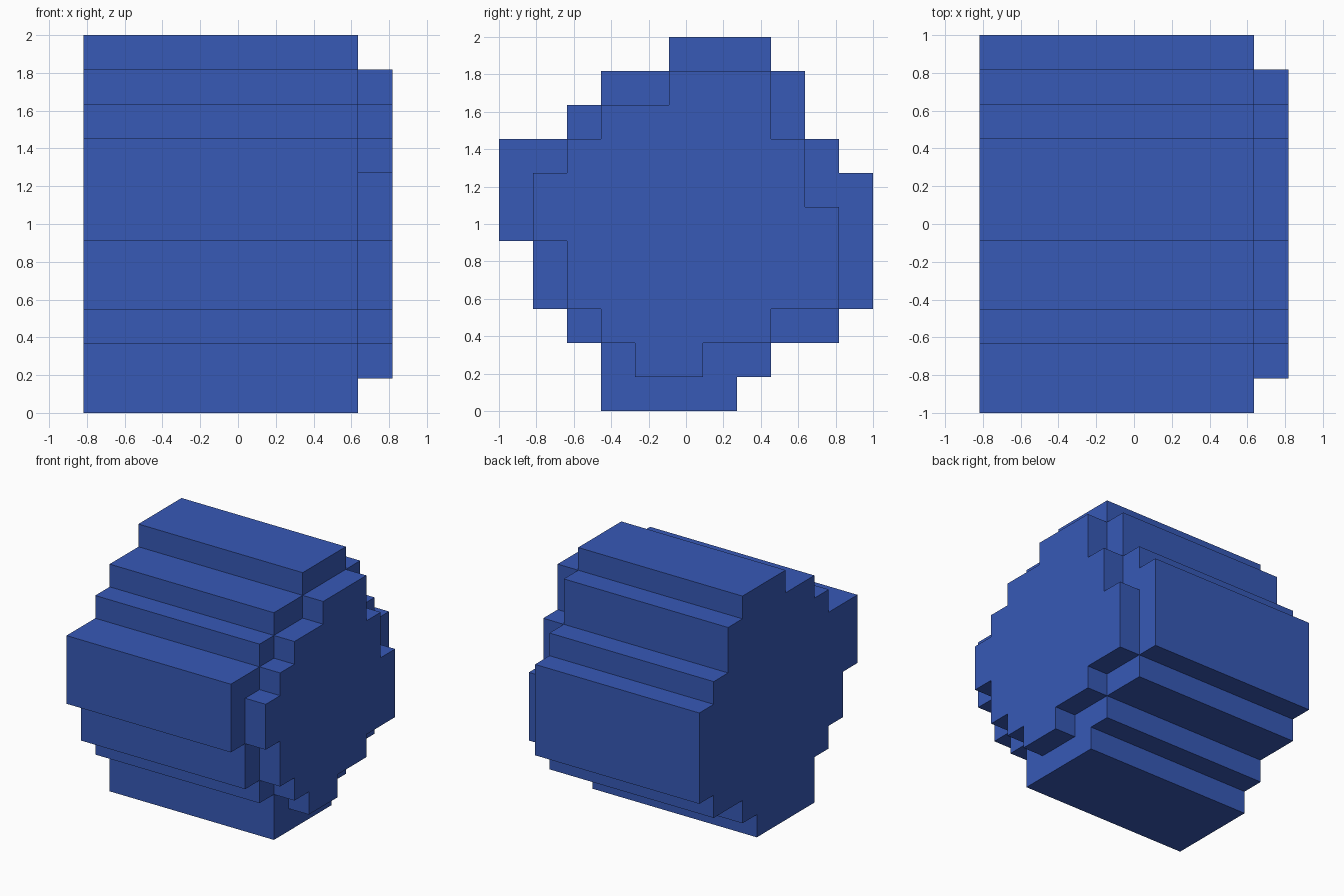
import bpy
import bmesh

cube = bpy.data.objects.get("Cube")
if cube:
    bpy.data.objects.remove(cube, do_unlink=True)

CELLS = 11
UNIT = 2 / CELLS

blue = bpy.data.materials.new("blue")
blue.use_nodes = True
blue.diffuse_color = (0.038, 0.1, 0.47, 1)
blue.node_tree.nodes["Principled BSDF"].inputs["Base Color"].default_value = blue.diffuse_color


def stepped_slab(name, start, steps, x_from, x_to, closed_base=True):
    """Walk a stepped outline (alternating y and z moves), then extrude it along x."""
    y, z = start
    bm = bmesh.new()
    outline = []
    for i, step in enumerate(steps):
        outline.append(bm.verts.new((x_from * UNIT, y * UNIT - 1, z * UNIT)))
        if i % 2 == 0:
            y += step
        else:
            z += step
    base = bm.faces.new(outline)
    result = bmesh.ops.extrude_face_region(bm, geom=[base], use_keep_orig=True)
    moved = [v for v in result["geom"] if isinstance(v, bmesh.types.BMVert)]
    bmesh.ops.translate(bm, verts=moved, vec=((x_to - x_from) * UNIT, 0, 0))
    bmesh.ops.recalc_face_normals(bm, faces=bm.faces)
    if not closed_base:
        bmesh.ops.delete(bm, geom=[base], context='FACES_ONLY')
    mesh = bpy.data.meshes.new(name)
    bm.to_mesh(mesh)
    bm.free()
    mesh.materials.append(blue)
    obj = bpy.data.objects.new(name, mesh)
    bpy.context.collection.objects.link(obj)
    return obj


# Main block, flat on its right end
stepped_slab("main_block", (3, 0),
             [4, 1, 1, 1, 2, 1, 1, 4, -1, 1, -1, 2, -1, 1,
              -3, -1, -2, -1, -1, -1, -2, -3, 1, -2, 1, -1, 1, -2],
             -4.5, 3.5)

# Smaller raised layer on the left end
stepped_slab("end_layer", (4, 1),
             [2, 1, 2, 1, 2, 3, -1, 2, -1, 2,
              -3, -1, -2, -1, -1, -1, -1, -2, 1, -2, 1, -1, 1, -1],
             3.5, 4.5, closed_base=False)
